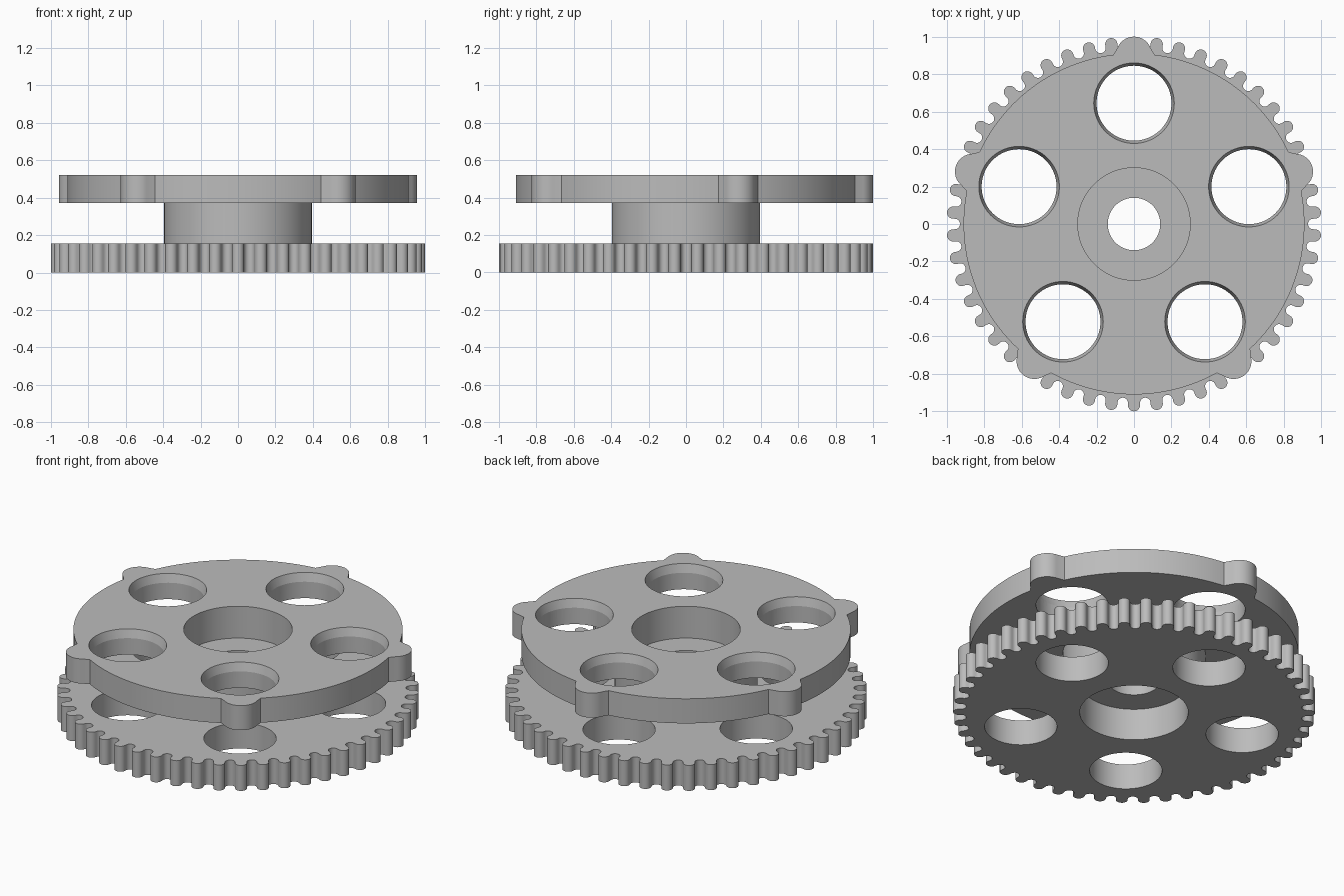
import bpy, bmesh, math
from mathutils import Matrix, Vector
from math import sin, cos, pi

cube = bpy.data.objects.get("Cube")
if cube:
    bpy.data.objects.remove(cube, do_unlink=True)

grey = bpy.data.materials.new("plain_grey")
grey.use_nodes = True
colour = (0.5, 0.5, 0.5, 1)
grey.diffuse_color = colour
grey.node_tree.nodes["Principled BSDF"].inputs["Base Color"].default_value = colour


def to_object(bm, name):
    bmesh.ops.recalc_face_normals(bm, faces=bm.faces[:])
    mesh = bpy.data.meshes.new(name)
    bm.to_mesh(mesh)
    bm.free()
    obj = bpy.data.objects.new(name, mesh)
    bpy.context.collection.objects.link(obj)
    mesh.materials.append(grey)
    return obj


def activate(obj):
    bpy.ops.object.select_all(action='DESELECT')
    obj.select_set(True)
    bpy.context.view_layer.objects.active = obj


def smooth(obj):
    activate(obj)
    bpy.ops.object.shade_smooth_by_angle(angle=math.radians(15))


def polar(angle, u, v):
    """Point at radial distance v, shifted sideways by u."""
    return (v * cos(angle) - u * sin(angle), v * sin(angle) + u * cos(angle))


def prism(name, outline, z0, z1):
    bm = bmesh.new()
    face = bm.faces.new([bm.verts.new((x, y, z0)) for x, y in outline])
    top = bmesh.ops.extrude_face_region(bm, geom=[face], use_keep_orig=True)
    moved = [g for g in top["geom"] if isinstance(g, bmesh.types.BMVert)]
    bmesh.ops.translate(bm, verts=moved, vec=Vector((0, 0, z1 - z0)))
    return to_object(bm, name)


def cut(obj, cones):
    """Subtract upright cones given as x, y, bottom z, top z, bottom r, top r."""
    bm = bmesh.new()
    for x, y, z0, z1, r0, r1 in cones:
        bmesh.ops.create_cone(bm, cap_ends=True, segments=96, radius1=r0, radius2=r1,
                              depth=z1 - z0,
                              matrix=Matrix.Translation((x, y, (z0 + z1) / 2)))
    cutter = to_object(bm, "hole_cutter")
    cutter.hide_render = True
    activate(obj)
    mod = obj.modifiers.new("holes", 'BOOLEAN')
    mod.operation = 'DIFFERENCE'
    mod.solver = 'EXACT'
    mod.object = cutter
    bpy.ops.object.modifier_apply(modifier=mod.name)
    bpy.data.objects.remove(cutter, do_unlink=True)


spokes = [pi / 2 + k * 2 * pi / 5 for k in range(5)]
centres = [polar(a, 0, 0.645) for a in spokes]
bore = 0.3
holes = [(x, y, -0.5, 1, 0.2, 0.2) for x, y in centres] + [(0, 0, -0.5, 1, bore, bore)]
flares = [(x, y, 0.44, 0.57, 0.191, 0.23) for x, y in centres]

# Toothed lower plate: round tips alternating with round valleys
teeth, steps = 50, 14
outline = []
for i in range(teeth):
    a = pi / 2 + i * 2 * pi / teeth
    for s in range(steps + 1):
        t = pi * s / steps
        outline.append(polar(a, -0.0325 * cos(t), 0.9675 + 0.0325 * sin(t)))
    for s in range(steps + 1):
        t = pi * s / steps
        outline.append(polar(a + pi / teeth, -0.028 * cos(t), 0.957 - 0.028 * sin(t)))
gear = prism("toothed_plate", outline, 0, 0.155)
cut(gear, holes)
smooth(gear)

# Upper plate: disc with five rounded lobes and flared holes
radius, half = 0.91, math.asin(0.11 / 0.91)
outline = []
for a in spokes:
    outline.append(polar(a - half, 0, radius))
    for s in range(25):
        t = 0.378 + (pi - 0.756) * s / 24
        outline.append(polar(a, -0.095 * cos(t), 0.905 + 0.095 * sin(t)))
    span = 2 * pi / 5 - 2 * half
    outline += [polar(a + half + span * s / 24, 0, radius) for s in range(24)]
plate = prism("lobed_plate", outline, 0.37, 0.52)
cut(plate, holes)
cut(plate, flares)
smooth(plate)

# Hub between the plates, with a pierced web halfway up the bore
profile = [(0.395, 0.155), (0.395, 0.37), (bore, 0.37), (bore, 0.326),
           (0.14, 0.326), (0.14, 0.194), (bore, 0.194), (bore, 0.155)]
bm = bmesh.new()
verts = [bm.verts.new((r, 0, z)) for r, z in profile]
edges = [bm.edges.new((verts[i - 1], verts[i])) for i in range(len(verts))]
bmesh.ops.spin(bm, geom=verts + edges, cent=(0, 0, 0), axis=(0, 0, 1),
               angle=2 * pi, steps=96)
bmesh.ops.remove_doubles(bm, verts=bm.verts[:], dist=1e-4)
smooth(to_object(bm, "hub"))
